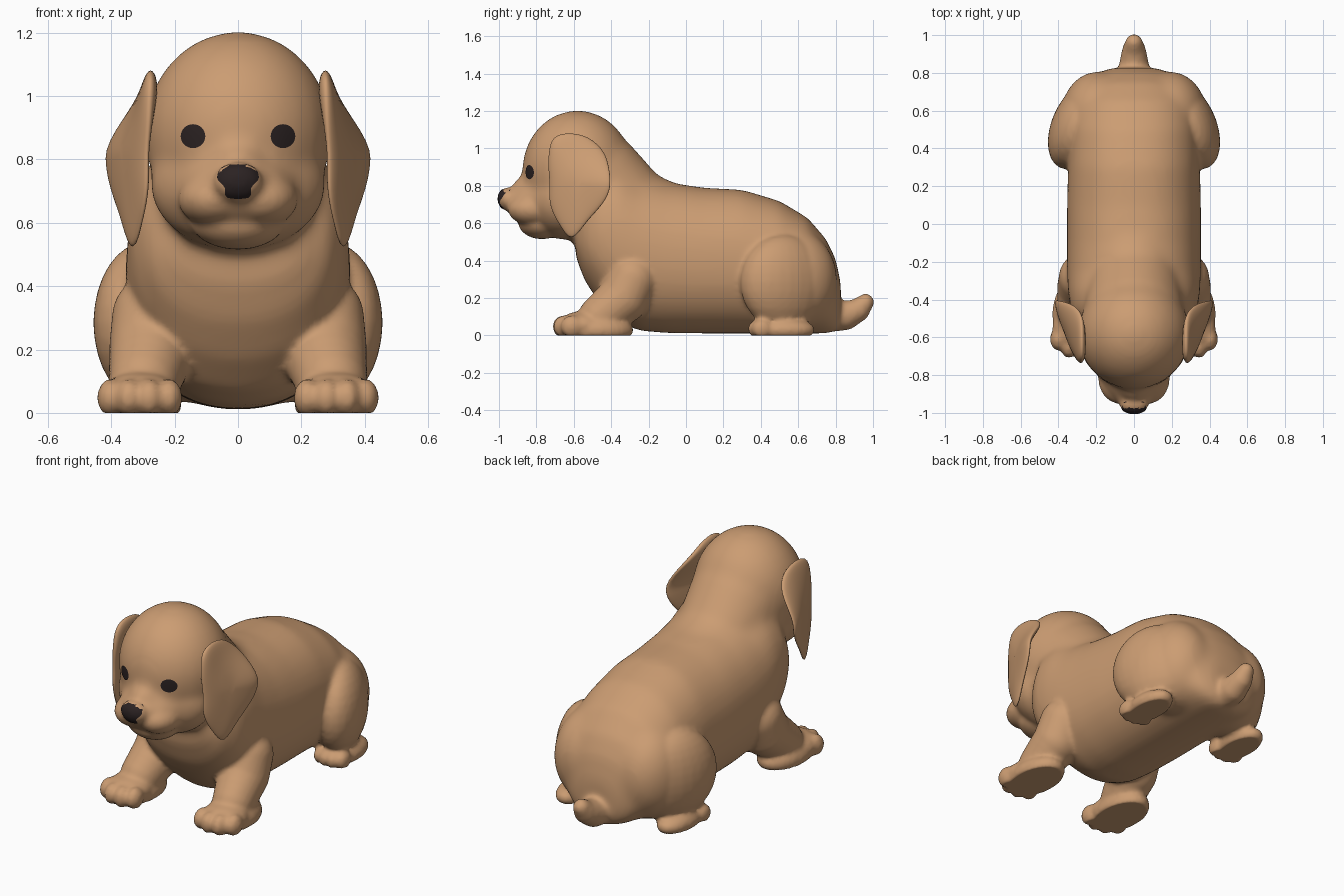
import bpy, bmesh, math
from mathutils import Vector
from mathutils.bvhtree import BVHTree

if "Cube" in bpy.data.objects:
    bpy.data.objects.remove(bpy.data.objects["Cube"])


def material(name, rgb):
    m = bpy.data.materials.new(name)
    m.diffuse_color = (*rgb, 1)
    m.use_nodes = True
    m.node_tree.nodes["Principled BSDF"].inputs["Base Color"].default_value = m.diffuse_color
    return m


FUR = material("tan fur", (0.60, 0.335, 0.17))
DARK = material("dark eyes and nose", (0.024, 0.016, 0.016))

# One unit ball, copied for every rounded volume
ball = bmesh.new()
bmesh.ops.create_uvsphere(ball, u_segments=26, v_segments=16, radius=1)
BALL_V = [v.co[:] for v in ball.verts]
BALL_F = [[v.index for v in f.verts] for f in ball.faces]
ball.free()


def blob(geo, c, r, turn=0, both=False):
    """Ellipsoid, optionally mirrored in x."""
    for s in ((1, -1) if both else (1,)):
        ca, sa = math.cos(turn * s), math.sin(turn * s)
        n = len(geo[0])
        for x, y, z in BALL_V:
            x, y, z = x * r[0], y * r[1], z * r[2]
            geo[0].append((c[0] * s + x * ca - y * sa, c[1] + x * sa + y * ca, c[2] + z))
        geo[1].extend([i + n for i in f] for f in BALL_F)


def chain(geo, pts, both=False, steps=4):
    """Limb made of overlapping balls along (x, y, z, radius) points."""
    for a, b in zip(pts, pts[1:]):
        for i in range(steps + 1):
            p = [u + (w - u) * i / steps for u, w in zip(a, b)]
            blob(geo, p[:3], (p[3],) * 3, both=both)


def skin(geo, rings):
    """Closed skin through equal rings of points."""
    base, n = len(geo[0]), len(rings[0])
    for k, ring in enumerate(rings):
        geo[0].extend(ring)
        if k:
            o = base + (k - 1) * n
            geo[1].extend([o + i, o + n + i, o + n + (i + 1) % n, o + (i + 1) % n]
                          for i in range(n))
    geo[1].append(list(range(base, base + n)))
    o = base + (len(rings) - 1) * n
    geo[1].append(list(range(o + n - 1, o - 1, -1)))


def egg_ring(y, lo, hi, w, n=40, e=2 / 2.2):
    """Upright body section running from z = lo to hi, half width w."""
    ring = []
    for i in range(n):
        c, s = math.cos(2 * math.pi * i / n), math.sin(2 * math.pi * i / n)
        ring.append((math.copysign(abs(c) ** e, c) * w, y,
                     (lo + hi) / 2 + math.copysign(abs(s) ** e, s) * (hi - lo) / 2))
    return ring


def make_object(name, geo, mat=None):
    me = bpy.data.meshes.new(name)
    me.from_pydata(geo[0], [], geo[1])
    bm = bmesh.new()
    bm.from_mesh(me)
    bmesh.ops.recalc_face_normals(bm, faces=bm.faces)
    bm.to_mesh(me)
    bm.free()
    if mat:
        me.materials.append(mat)
    ob = bpy.data.objects.new(name, me)
    bpy.context.collection.objects.link(ob)
    return ob


def fuse(geo, name, voxel, rounds):
    """Melt overlapping volumes into one smooth skin; returns its mesh."""
    ob = make_object(name, geo)
    rm = ob.modifiers.new("fuse", 'REMESH')
    rm.mode, rm.voxel_size = 'VOXEL', voxel
    sm = ob.modifiers.new("soften", 'SMOOTH')
    sm.factor, sm.iterations = 0.5, rounds
    dg = bpy.context.evaluated_depsgraph_get()
    me = bpy.data.meshes.new_from_object(ob.evaluated_get(dg))
    bpy.data.objects.remove(ob)
    return me


# Torso, rump, neck, skull, cheeks and muzzle, strongly blended
geo = ([], [])
skin(geo, [egg_ring(*s) for s in [
    (-0.59, .42, .62, .20), (-0.54, .29, .80, .29), (-0.46, .17, .93, .335),
    (-0.36, .07, .93, .35), (-0.25, .025, .86, .355), (-0.1, .012, .82, .355),
    (0.1, .01, .79, .355), (0.3, .01, .78, .35), (0.5, .01, .72, .345),
    (0.65, .01, .63, .325), (0.75, .01, .515, .27), (0.80, .02, .41, .20),
    (0.828, .06, .28, .11)]])
blob(geo, (.19, .57, .30), (.20, .24, .27), both=True)
chain(geo, [(0, -.48, .82, .272), (0, -.30, .65, .25), (0, -.05, .48, .305)])
blob(geo, (0, -.58, .882), (.297, .297, .322))
blob(geo, (0, -.66, .722), (.28, .195, .21))
blob(geo, (0, -.79, .70), (.185, .17, .125))
blob(geo, (0, -.82, .78), (.09, .125, .075))
core = fuse(geo, "core", 0.024, 8)
geo = ([v.co[:] for v in core.vertices], [list(p.vertices) for p in core.polygons])

# Lips, chin and nose
blob(geo, (0, -.84, .715), (.125, .142, .092))
blob(geo, (.075, -.815, .675), (.115, .138, .088), both=True)
blob(geo, (0, -.77, .605), (.15, .128, .09))
blob(geo, (0, -.955, .73), (.078, .05, .062))

# Front legs and paws
chain(geo, [(.262, -.285, .30, .137), (.272, -.335, .20, .136), (.295, -.46, .10, .115)], both=True)
blob(geo, (.305, -.48, .03), (.128, .20, .085), both=True)
blob(geo, (.308, -.555, .055), (.125, .125, .075), both=True)
for x, y in ((.218, -.635), (.280, -.655), (.345, -.65), (.402, -.61)):
    blob(geo, (x, y, .048), (.043, .06, .06), both=True)

# Thighs, hind feet and toes
blob(geo, (.29, .525, .285), (.145, .25, .255), turn=math.radians(24), both=True)
blob(geo, (.325, .52, .03), (.095, .17, .065), both=True)
for x, y in ((.258, .40), (.305, .385), (.352, .385), (.392, .405)):
    blob(geo, (x, y, .036), (.036, .055, .05), both=True)

# Tail
chain(geo, [(0, .74, .11, .095), (0, .85, .105, .078), (0, .92, .135, .063), (0, .960, .178, .046)])

mesh = fuse(geo, "fused", 0.013, 6)
body = bpy.data.objects.new("puppy_body", mesh)
bpy.context.collection.objects.link(body)
mesh.materials.clear()
mesh.materials.append(FUR)
for p in mesh.polygons:
    p.material_index = 0
for v in mesh.vertices:
    v.co.z = max(v.co.z, 0)                    # flat soles


def smooth_loop(pts, steps=4):
    """Closed rounded outline through 2D points."""
    pts = [Vector(p) for p in pts]
    out = []
    for i in range(len(pts)):
        a, b, c, d = (pts[(i + k) % len(pts)] for k in (-1, 0, 1, 2))
        for s in range(steps):
            t = s / steps
            out.append(.5 * (2 * b + (c - a) * t + (2 * a - 5 * b + 4 * c - d) * t * t
                             + (3 * b - a - 3 * c + d) * t ** 3))
    return out


# Eyes and nose tip: thin patches laid on the skin, outlined in the front view (x, z)
TREE = BVHTree.FromPolygons([v.co for v in mesh.vertices], [list(p.vertices) for p in mesh.polygons])


def patch(name, cx, cz, outline):
    rings = []
    for k in range(1, 9):
        ring = []
        for p in smooth_loop(outline):
            x, z = cx + p.x * k / 8, cz + p.y * k / 8
            hit, normal = TREE.ray_cast(Vector((x, -2, z)), Vector((0, 1, 0)))[:2]
            ring.append(tuple(hit + Vector((0, -.004, 0))) if hit else (x, -.95, z))
        rings.append(ring)
    geo = ([], [])
    skin(geo, rings)
    geo[1].pop()                               # open at the outer rim
    return make_object(name, geo, DARK)


EYE = [(.039 * math.cos(a * math.pi / 4), .038 * math.sin(a * math.pi / 4)) for a in range(8)]
NOSE = [(.042, .051), (.066, .014), (.042, -.018), (.034, -.05), (-.034, -.05), (-.042, -.018),
        (-.066, .014), (-.042, .051)]

# Ears: leaf outline (y, z) filled as a lens, flaring out at the back
OUTLINE = [(-.63, 1.08), (-.71, 1.05), (-.735, .95), (-.73, .82), (-.725, .70), (-.68, .60),
           (-.61, .525), (-.52, .62), (-.43, .73), (-.405, .83), (-.435, .97), (-.52, 1.055)]


def ear(name, side):
    mid = Vector((-.58, .82))
    loop = smooth_loop(OUTLINE)
    rings = []
    for k in range(19):
        phi = math.pi * (k / 18 - .5) * .98
        ring = []
        for p in loop:
            y, z = mid + (p - mid) * math.cos(phi) ** .6
            up = min(max((z - .80) / .28, 0), 1)
            up = up * up * (3 - 2 * up)
            x = .288 - .012 * up + .38 * (y + .73) * (1 - up) + (.024 + .012 * up) * math.sin(phi)
            ring.append((x * side, y, z))
        rings.append(ring)
    geo = ([], [])
    skin(geo, rings)
    return make_object(name, geo, FUR)


parts = [body, ear("ear_left", 1), ear("ear_right", -1), patch("eye_left", .142, .873, EYE),
         patch("eye_right", -.142, .873, EYE), patch("nose_tip", 0, .729, NOSE)]
for ob in parts:
    for p in ob.data.polygons:
        p.use_smooth = True
